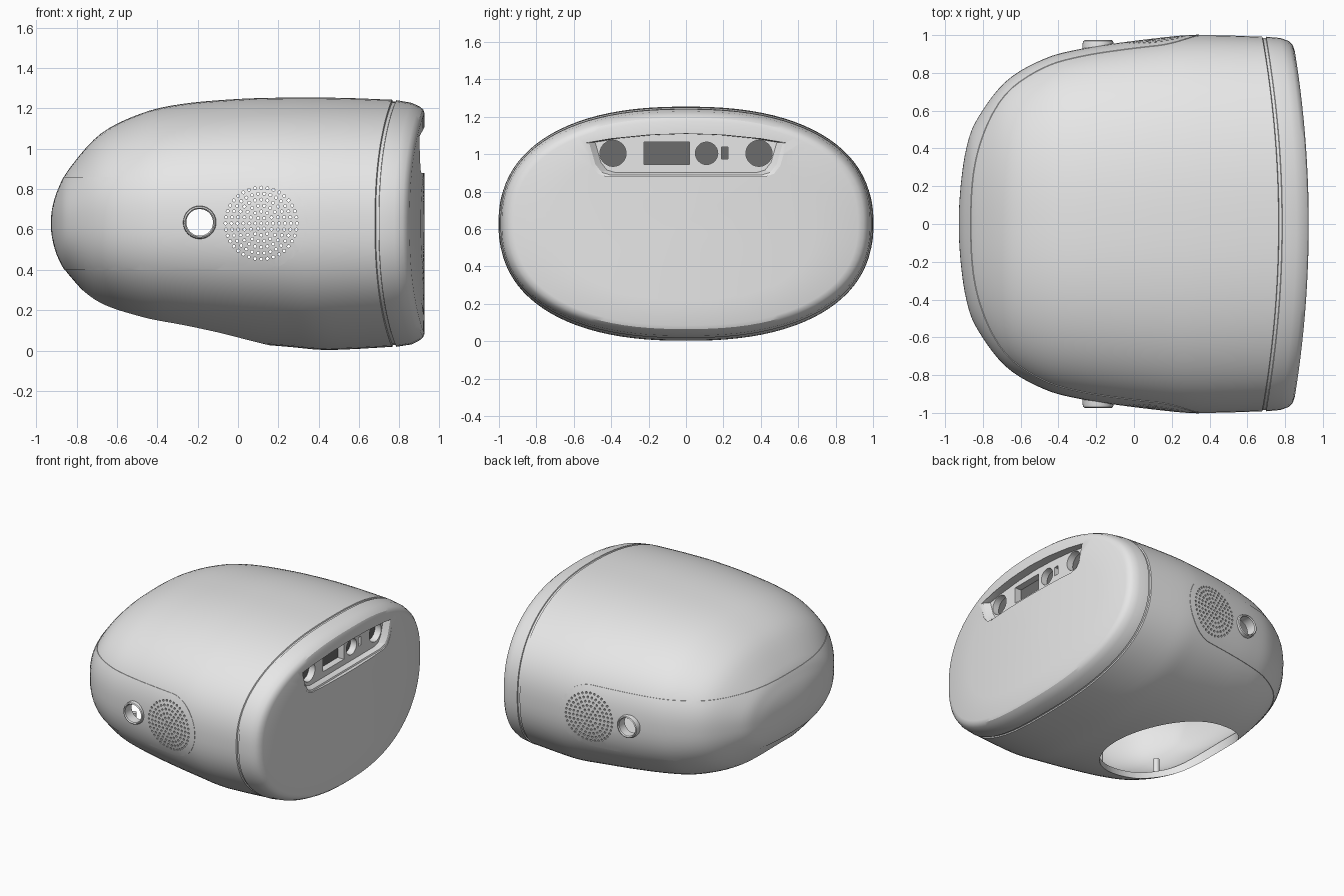
import bpy, bmesh, math
from mathutils import Vector, Matrix

cube = bpy.data.objects.get("Cube")
if cube:
    bpy.data.objects.remove(cube, do_unlink=True)

MID = 0.63                       # height of the long axis


def material(name, value):
    m = bpy.data.materials.new(name)
    m.use_nodes = True
    col = (value, value, value, 1)
    m.diffuse_color = col
    m.node_tree.nodes["Principled BSDF"].inputs["Base Color"].default_value = col
    return m


GREY = material("light grey plastic", 0.8)
DARK = material("dark socket", 0.15)


def skin(bm, rings, close=False):
    """Join equal rings of points with quads; cap the ends, or close the loop."""
    vs = [[bm.verts.new(p) for p in ring] for ring in rings]
    n = len(vs[0])
    pairs = list(zip(vs, vs[1:])) + ([(vs[-1], vs[0])] if close else [])
    for a, b in pairs:
        for i in range(n):
            j = (i + 1) % n
            bm.faces.new((a[i], a[j], b[j], b[i]))
    if not close:
        bm.faces.new(vs[0])
        bm.faces.new(vs[-1])


def finish(name, bm, mat=GREY):
    bmesh.ops.recalc_face_normals(bm, faces=bm.faces)
    me = bpy.data.meshes.new(name)
    bm.to_mesh(me)
    bm.free()
    me.materials.append(mat)
    ob = bpy.data.objects.new(name, me)
    bpy.context.collection.objects.link(ob)
    return ob


def circle(a, b, r, n):
    return [(a + r * math.cos(2 * math.pi * i / n), b + r * math.sin(2 * math.pi * i / n))
            for i in range(n)]


def along_y(bm, outline, y0=-1.2, y1=1.2):
    skin(bm, [[(x, y, z) for x, z in outline] for y in (y0, y1)])


def along_x(bm, outline, x0, x1):
    skin(bm, [[(x, y, z) for y, z in outline] for x in (x0, x1)])


def along_z(bm, outline, z0, z1):
    skin(bm, [[(x, y, z) for x, y in outline] for z in (z0, z1)])


def smooth(ob):
    bpy.ops.object.select_all(action='DESELECT')
    ob.select_set(True)
    bpy.context.view_layer.objects.active = ob
    bpy.ops.object.shade_smooth_by_angle(angle=math.radians(30))


# Body sections: x, half width, top z, bottom z
ROWS = [(-.925, 0, .63, .63), (-.915, .2, .72, .54), (-.885, .4, .81, .45),
        (-.83, .55, .91, .365), (-.68, .75, 1.075, .215), (-.48, .87, 1.175, .12),
        (-.28, .925, 1.222, .075), (0, .967, 1.247, .04), (.25, .992, 1.254, .018),
        (.42, 1, 1.254, .003), (.6, .998, 1.25, .008), (.765, .992, 1.243, .018),
        (.768, .984, 1.235, .026), (.783, .984, 1.235, .026), (.786, .992, 1.241, .018),
        (.86, .985, 1.228, .03), (.9, .97, 1.21, .05), (.918, .95, 1.195, .065),
        (.925, .92, 1.175, .085)]
SMOOTH_ROWS = 10                 # rows joined by a curve, the rest are straight


def sections():
    pts = [Vector(r) for r in ROWS]
    ghost = Vector((ROWS[1][0], -ROWS[1][1], ROWS[1][3], ROWS[1][2]))
    out = []
    for i in range(SMOOTH_ROWS):
        p0 = pts[i - 1] if i else ghost
        p1, p2, p3 = pts[i:i + 3]
        for k in range(5):
            t = k / 5
            if i + k:
                out.append(0.5 * (2 * p1 + (p2 - p0) * t
                                  + (2 * p0 - 5 * p1 + 4 * p2 - p3) * t ** 2
                                  + (3 * p1 - p0 - 3 * p2 + p3) * t ** 3))
    out += pts[SMOOTH_ROWS:]
    for f in (.75, .5, .25, .05):        # end plate rings
        x, w, top, low = ROWS[-1]
        c = (top + low) / 2
        out.append(Vector((x, w * f, c + (top - c) * f, c + (low - c) * f)))
    return out


def ring(sec, n=96, power=2 / 2.35):
    x, w, top, low = sec
    bend = min(max(x / .6, 0), 1)
    bend = bend * bend * (3 - 2 * bend) * .088
    pts = []
    for i in range(n):
        a = 2 * math.pi * (i + .5) / n
        c, s = math.cos(a), math.sin(a)
        y = w * math.copysign(abs(c) ** power, c)
        z = (top + low) / 2 + (top - low) / 2 * math.copysign(abs(s) ** power, s)
        pts.append((x - bend * y * y, y, z))
    return pts


def hull(name, scale=(1, 1, 1), shift=0):
    bm = bmesh.new()
    skin(bm, [ring(s) for s in sections()])
    bmesh.ops.transform(bm, verts=bm.verts, matrix=Matrix.Translation((shift, 0, MID))
                        @ Matrix.Diagonal((*scale, 1)) @ Matrix.Translation((0, 0, -MID)))
    return finish(name, bm)


def carve(ob, steps):
    """Apply boolean steps, given as (operation, cutter)."""
    for op, cutter in steps:
        mod = ob.modifiers.new("cut", 'BOOLEAN')
        mod.operation, mod.object, mod.solver = op, cutter, 'EXACT'
    dg = bpy.context.evaluated_depsgraph_get()
    me = bpy.data.meshes.new_from_object(ob.evaluated_get(dg))
    ob.modifiers.clear()
    ob.data = me
    smooth(ob)


# Cutters: hollow inside, base opening, side openings, panel recess, sockets
cavity = hull("cavity_cutter", (.903, .95, .92), -.035)
core = hull("band_core_cutter", (.99, .99, .99))

bm = bmesh.new()
along_z(bm, circle(-.31, 0, .47, 64), -.2, .4)
base_cut = finish("base_opening_cutter", bm)

BUTTON = (-.19, MID + .005)
bm = bmesh.new()
along_y(bm, circle(*BUTTON, .07, 32))
for k in range(7):               # speaker perforations in rings
    for hx, hz in (circle(.115, MID, k * .0295, 6 * k) if k else [(.115, MID)]):
        along_y(bm, circle(hx, hz, .0075, 8))
side_cut = finish("side_hole_cutter", bm)

half = [(.42, .88), (.47, .895), (.505, .94), (.54, 1.06), (.4, 1.083), (.2, 1.103)]
outline = half + [(0, 1.11)] + [(-y, z) for y, z in reversed(half)]
bm = bmesh.new()
skin(bm, [[(x, y * f, 1.1 + (z - 1.1) * f) for y, z in outline]
          for x, f in ((.86, .9), (.895, .96), (.9, 1), (1, 1))])
recess_cut = finish("recess_cutter", bm)

bm = bmesh.new()
for cy, r in ((-.39, .07), (.11, .06), (.39, .07)):
    along_x(bm, circle(cy, 1.005, r, 32), .7, .95)
for y0, y1, z0, z1 in ((-.225, .02, .945, 1.065), (.19, .225, .975, 1.04)):
    along_x(bm, [(y0, z0), (y1, z0), (y1, z1), (y0, z1)], .7, .95)
socket_cut = finish("socket_cutter", bm)

bm = bmesh.new()
tip = [(.115 + .23 * math.sin(a), MID - .23 * math.cos(a))
       for a in (math.pi * i / 32 for i in range(33))]
along_y(bm, [(-1.2, MID - .23)] + tip + [(-1.2, MID + .23)])
band_cut = finish("band_cutter", bm)

# Main shell
shell = hull("shell")
carve(shell, [('DIFFERENCE', c) for c in (cavity, base_cut, side_cut, recess_cut, socket_cut)])

# Band wrapping the sides and the nose
band = hull("side_band", (1.003, 1.003, 1.003))
carve(band, [('INTERSECT', band_cut), ('DIFFERENCE', core), ('DIFFERENCE', side_cut)])

for c in (cavity, core, base_cut, side_cut, recess_cut, socket_cut, band_cut):
    bpy.data.objects.remove(c, do_unlink=True)

# Dark backing behind the sockets
bm = bmesh.new()
along_x(bm, [(-.49, .92), (.49, .92), (.49, 1.09), (-.49, 1.09)], .74, .81)
finish("socket_backing", bm, DARK)

# Raised collars around the side buttons
for side, name in ((-1, "front_button_collar"), (1, "back_button_collar")):
    bm = bmesh.new()
    profile = [(.066, .9), (.066, .965), (.072, .973), (.079, .968), (.082, .955), (.082, .9)]
    skin(bm, [[(x, side * y, z) for x, z in circle(*BUTTON, r, 48)] for r, y in profile], True)
    smooth(finish(name, bm))

# Small pegs inside the base opening
for i, deg in enumerate((0, 60, 120, 240, 300)):
    a = math.radians(deg)
    px, py = -.31 + .5 * math.cos(a), .5 * math.sin(a)
    bm = bmesh.new()
    along_z(bm, circle(px, py, .022, 16), .1 - .2 * px, .23 - .2 * px)
    smooth(finish("base_peg_%d" % (i + 1), bm))
